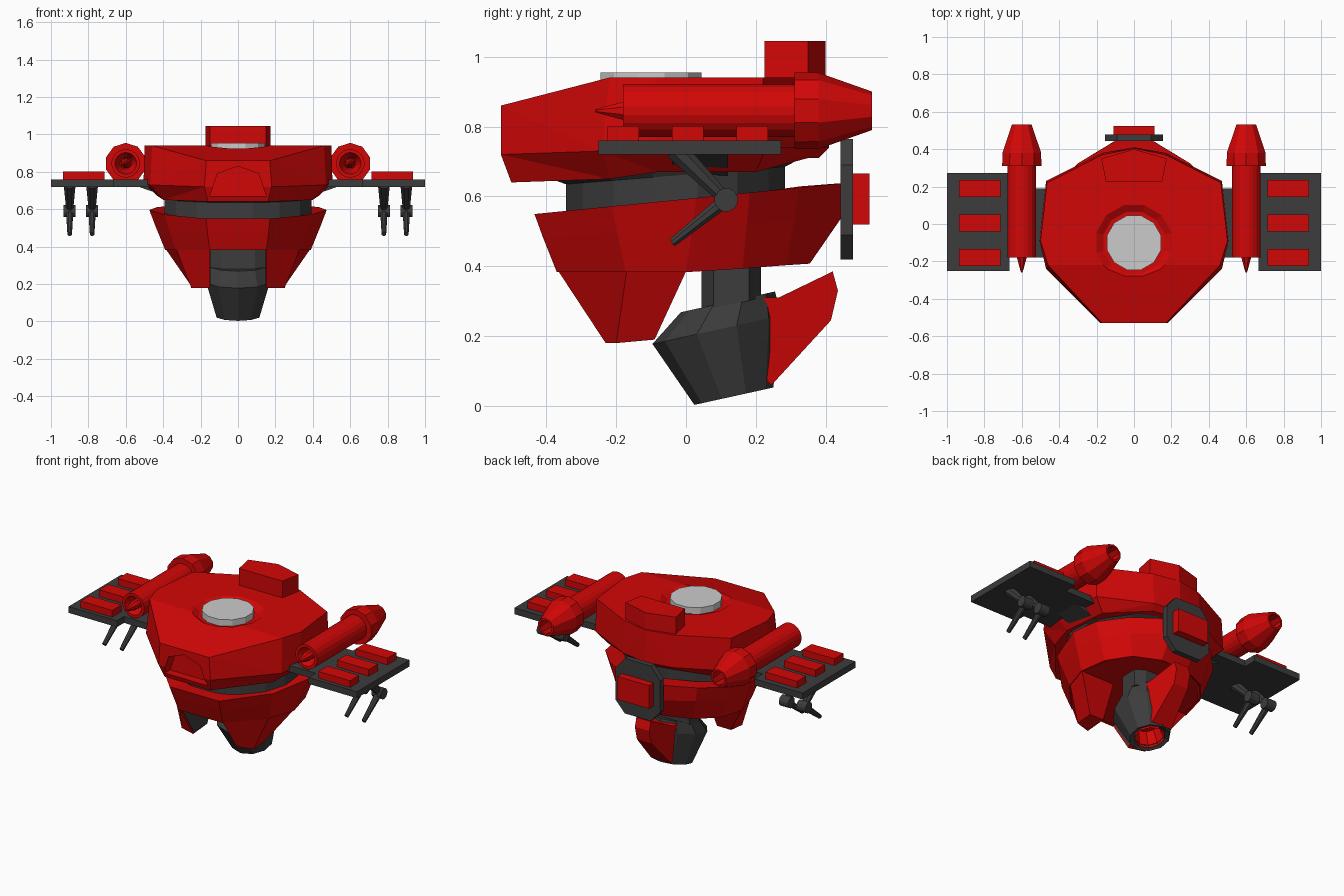
import bpy, bmesh
from math import sin, cos, pi, hypot

if "Cube" in bpy.data.objects:
    bpy.data.objects.remove(bpy.data.objects["Cube"])

def material(name, rgb):
    m = bpy.data.materials.new(name)
    m.diffuse_color = (*rgb, 1)
    m.use_nodes = True
    m.node_tree.nodes["Principled BSDF"].inputs["Base Color"].default_value = m.diffuse_color
    return m

RED = material("red_paint", (0.65, 0.002, 0.002))
DARK = material("dark_metal", (0.045, 0.045, 0.045))

def make(name, verts, faces, mat=None, tri=False):
    me = bpy.data.meshes.new(name)
    me.from_pydata(verts, [], faces)
    bm = bmesh.new()
    bm.from_mesh(me)
    bmesh.ops.remove_doubles(bm, verts=bm.verts, dist=1e-5)
    if tri:
        bmesh.ops.triangulate(bm, faces=bm.faces)
    bmesh.ops.recalc_face_normals(bm, faces=bm.faces)
    bm.to_mesh(me)
    bm.free()
    if mat:
        me.materials.append(mat)
    ob = bpy.data.objects.new(name, me)
    bpy.context.collection.objects.link(ob)
    return ob

def loft(name, rings, mat=None, caps=(True, True), extra=(), tri=False):
    n = len(rings[0])
    verts = [p for r in rings for p in r]
    faces = [(k*n+i, k*n+(i+1) % n, (k+1)*n+(i+1) % n, (k+1)*n+i)
             for k in range(len(rings)-1) for i in range(n)]
    if caps[0]:
        faces.append(tuple(range(n)))
    if caps[1]:
        faces.append(tuple(range(len(verts)-n, len(verts))))
    return make(name, verts, faces + list(extra), mat, tri)

def mirrored(half):
    return half + [(-x, y, z) for x, y, z in half[-2:0:-1]]

def prism(name, pts, axis, a, b, mat=None):
    place = {'x': lambda p, t: (t, p[0], p[1]),
             'y': lambda p, t: (p[0], t, p[1]),
             'z': lambda p, t: (p[0], p[1], t)}[axis]
    return loft(name, [[place(p, t) for p in pts] for t in (a, b)], mat)

def box(name, x0, x1, y0, y1, z0, z1, mat=None):
    return prism(name, [(x0, y0), (x1, y0), (x1, y1), (x0, y1)], 'z', z0, z1, mat)

def circle(r, n, cx=0, cy=0):
    return [(cx + r*cos(2*pi*(i+.5)/n), cy + r*sin(2*pi*(i+.5)/n)) for i in range(n)]

def cut(ob, cutter):
    mod = ob.modifiers.new("cut", 'BOOLEAN')
    mod.operation, mod.object, mod.solver = 'DIFFERENCE', cutter, 'EXACT'
    bpy.context.view_layer.objects.active = ob
    bpy.ops.object.modifier_apply(modifier=mod.name)
    bpy.data.objects.remove(cutter)

# Upper hull: faceted shell with a sloping nose
bottom = [(0, -.50, .64), (.16, -.50, .64), (.40, -.22, .65), (.43, -.08, .67),
          (.40, .20, .67), (.15, .35, .71), (0, .38, .71)]
middle = [(0, -.53, .72), (.18, -.53, .72), (.47, -.24, .73), (.505, -.09, .74),
          (.47, .23, .74), (.17, .38, .74), (0, .41, .74)]
top = [(0, -.53, .86), (.17, -.53, .86), (.46, -.22, .94), (.50, -.09, .94),
       (.465, .22, .94), (.17, .37, .94), (0, .405, .94)]
hull = loft("upper_hull", [mirrored(r) for r in (bottom, middle, top)], RED, (True, False),
            [(35, 24, 25, 26, 34), tuple(range(26, 35))], tri=True)
cut(hull, prism("nose_cutter", [(-.15, .67), (.15, .67), (.11, .79), (0, .83), (-.11, .79)],
                'y', -.7, -.46))
cut(hull, loft("socket_cutter", [[(x, y, z) for x, y in circle(r, 12, 0, -.1)]
                                 for r, z in ((.17, .915), (.21, .941), (.21, 1))]))

# Top hatch disc and rear crest block
prism("top_disc", circle(.15, 12, 0, -.1), 'z', .90, .955)
prism("rear_crest", [(-.15, .225), (.15, .225), (.175, .35), (0, .40), (-.175, .35)],
      'z', .90, 1.045, RED)

# Dark neck between the hulls
loft("neck", [[(x*kx, y*ky - .03, z + .08*y*ky) for x, y in circle(1, 16)]
              for kx, ky, z in ((.40, .32, .54), (.40, .32, .66), (.42, .39, .69))], DARK)

# Lower hull: open skirt narrowing toward the back
rim = [(x, y, .59 + .1*y) for x, y in ((0, -.43), (.17, -.43), (.39, -.21), (.47, .03),
                                      (.43, .18), (.30, .32), (.10, .44), (0, .44))]
low = [(0, -.365, .385), (.15, -.365, .385), (.33, -.17, .385), (.385, 0, .385),
       (.35, .16, .395), (.25, .285, .405), (.09, .35, .41), (0, .35, .41)]
mid = [tuple(a*.6 + b*.4 for a, b in zip(p, q)) for p, q in zip(rim, low)]
mid[6:] = [(.10, .44, .54), (0, .44, .54)]
ledge = [(x*.8, y*.75, z - .01) for x, y, z in rim]
verts, faces = [], []
for s in (1, -1):
    o = len(verts)
    verts += [(s*x, y, z) for r in (ledge, rim, mid, low) for x, y, z in r]
    faces += [(o+8*k+i, o+8*k+i+1, o+8*k+i+9, o+8*k+i+8) for k in range(3) for i in range(7)]
skirt = make("lower_hull", verts, faces, RED)
mod = skirt.modifiers.new("thickness", 'SOLIDIFY')
mod.thickness, mod.offset = .01, 0
loft("lower_hull_floor", [mirrored([(x*.98, y*.98, z + d) for x, y, z in low])
                          for d in (.002, .03)], RED)

# Tilted tail thruster with broad neck and red nozzle
def tilted(cy, cz, rx, ry, n=10):
    return [(x*rx, cy + y*ry, cz + .22*y*ry) for x, y in circle(1, n)]

loft("tail_thruster", [tilted(.137, .045, .085, .085), tilted(.137, .028, .12, .113),
                       tilted(.088, .218, .178, .184), tilted(.12, .298, .155, .135)],
     DARK, (False, True))
loft("thruster_neck", [[(x*.15, .13 + y*.085, z + .22*y*.085) for x, y in
                        ((-1, -.6), (-.6, -1), (.6, -1), (1, -.6),
                         (1, .6), (.6, 1), (-.6, 1), (-1, .6))] for z in (.29, .41)], DARK)
loft("tail_nozzle", [tilted(.137, .029, .09, .088), tilted(.115, .13, .07, .07)],
     RED, (False, True))

# Tail fin behind the thruster
fin = [(.22, .31, .10), (.265, .31, .10), (.42, .385, .05), (.435, .33, .05),
       (.415, .245, .05), (.245, .06, .07), (.20, .10, .07)]
loft("tail_fin", [[(s*w, y, z) for y, z, w in fin] for s in (1, -1)], RED)

# Back panel
prism("back_plate", [(-.155, .49), (-.09, .42), (.09, .42), (.155, .49),
                     (.155, .69), (.09, .765), (-.09, .765), (-.155, .69)], 'y', .443, .478, DARK)
box("back_pad", -.11, .11, .478, .525, .52, .665, RED)

# Side flaps, wings, engine pods and guns on both sides
for s, side in ((1, "right"), (-1, "left")):
    # Hanging flap with a dark inner face
    loft(side + "_flap", [[(s*x, y, z) for x, y, z in r] for r in (
        [(.15, -.365, .385), (.33, -.17, .385), (.385, 0, .385), (.152, 0, .385)],
        [(.15, -.23, .18), (.25, -.20, .18), (.25, -.09, .19), (.152, -.09, .19)])], RED)
    prism(side + "_flap_lining", [(-.35, .383), (-.225, .19), (-.095, .197), (-.01, .383)],
          'x', s*.146, s*.153, DARK)

    # Wing plate, root bracket and pads
    box(side + "_wing", s*.665, s, -.25, .272, .72, .76, DARK)
    box(side + "_wing_root", s*.36, s*.68, -.18, .19, .72, .76, DARK)
    prism(side + "_wing_bracket", [(s*.36, .66), (s*.36, .73), (s*.56, .73)],
          'y', -.04, .12, DARK)
    for i, y in enumerate((-.18, .005, .19)):
        box(f"{side}_wing_pad_{i+1}", s*.715, s*.935, y-.045, y+.045, .75, .802, RED)

    # Engine pod: hollow round tube, flared faceted tail
    tube = [(.03, -.11), (.058, -.18), (.076, -.18), (.076, .33)]
    flare = [(.07, .31), (.110, .31), (.109, .38), (.055, .533), (.043, .533), (.06, .42)]
    spike = [(.004, -.26), (.012, -.235), (.028, -.18), (.028, -.10)]
    for part, profile, n in (("tube", tube, 20), ("flare", flare, 10), ("spike", spike, 8)):
        loft(f"{side}_pod_{part}", [[(x, y, z) for x, z in circle(r, n, s*.6, .845)]
                                    for r, y in profile], RED)

    # Folding guns: arm, pivot and tapered barrel
    for i, gx in enumerate((.78, .90)):
        def rod(name, a, b, ra, rb):
            dy, dz = b[0]-a[0], b[1]-a[1]
            d = hypot(dy, dz)
            loft(name, [[(s*gx + u, p[0] - v*dz/d, p[1] + v*dy/d) for u, v in circle(r, 8)]
                        for p, r in ((a, ra), (b, rb))], DARK)
        tag = f"{side}_gun_{i+1}"
        rod(tag + "_arm", (-.03, .735), (.115, .59), .034, .019)
        rod(tag + "_barrel", (.115, .59), (-.04, .467), .021, .013)
        prism(tag + "_pivot", circle(.034, 12, .115, .59), 'x', s*gx - .032, s*gx + .032, DARK)
